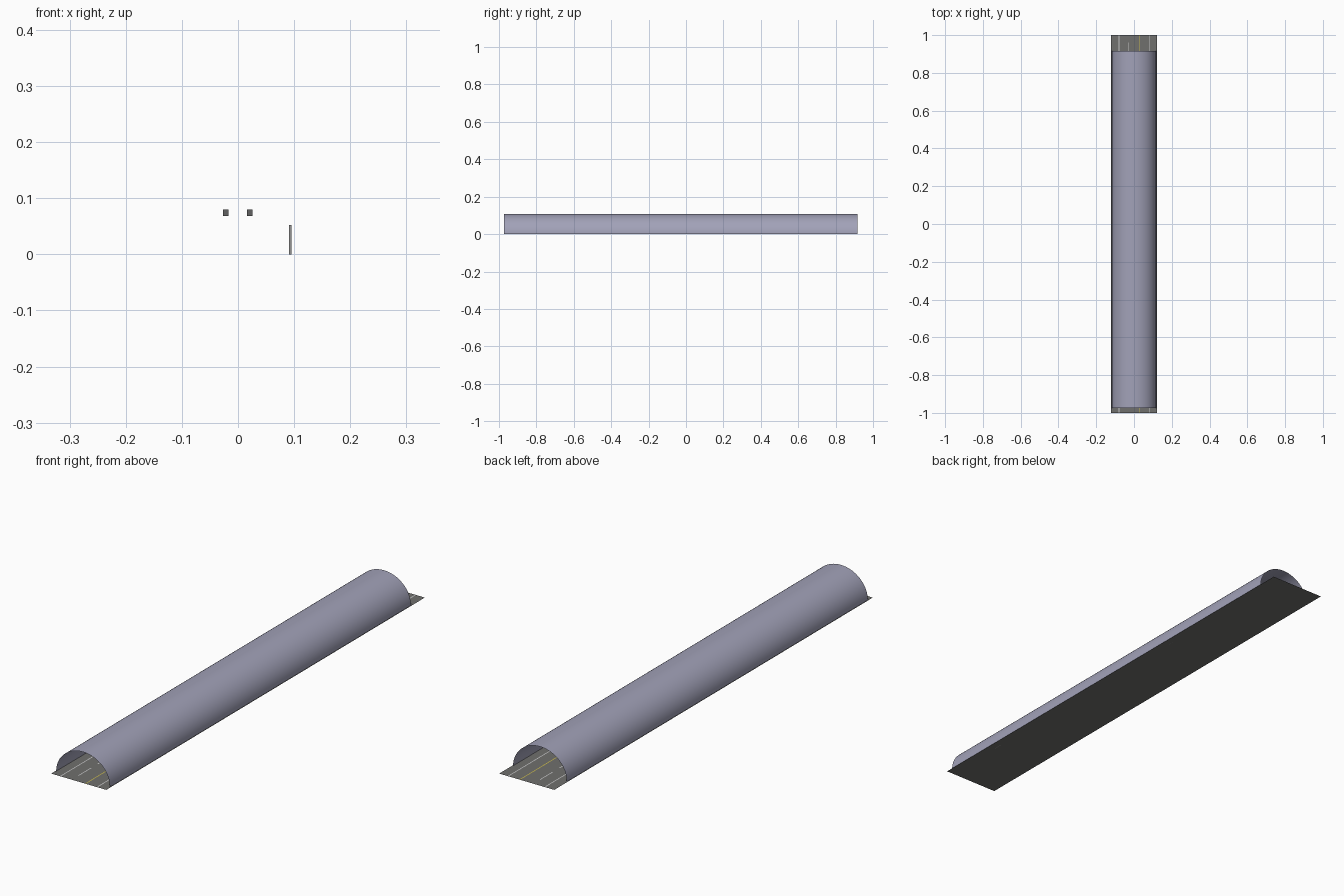
import bpy, bmesh, math

if "Cube" in bpy.data.objects:
    bpy.data.objects.remove(bpy.data.objects["Cube"])


def material(name, rgb):
    m = bpy.data.materials.new(name)
    m.diffuse_color = (*rgb, 1)
    m.use_nodes = True
    m.node_tree.nodes["Principled BSDF"].inputs["Base Color"].default_value = m.diffuse_color
    return m


asphalt = material("asphalt", (0.16, 0.16, 0.155))
concrete = material("concrete", (0.36, 0.36, 0.48))
white = material("white_paint", (0.75, 0.75, 0.72))
yellow = material("yellow_paint", (0.6, 0.5, 0.08))
lamp_grey = material("lamp_grey", (0.12, 0.12, 0.12))
panel_grey = material("panel_grey", (0.3, 0.3, 0.3))


def finish(name, bm, mat):
    me = bpy.data.meshes.new(name)
    bm.to_mesh(me)
    bm.free()
    me.materials.append(mat)
    ob = bpy.data.objects.new(name, me)
    bpy.context.collection.objects.link(ob)
    return ob


def add_rect(bm, x, y, w, l, z):
    bm.faces.new([bm.verts.new((x + sx * w / 2, y + sy * l / 2, z))
                  for sx, sy in ((-1, -1), (1, -1), (1, 1), (-1, 1))])


def add_box(bm, centre, size):
    for v in bmesh.ops.create_cube(bm, size=1)["verts"]:
        v.co = [c + a * s for c, a, s in zip(centre, v.co, size)]


# road deck
bm = bmesh.new()
add_rect(bm, 0, 0, 0.242, 2, 0)
finish("road", bm, asphalt)

# edge lines, centre line and lane dashes
bm = bmesh.new()
for x in (-0.08, 0.081):
    add_rect(bm, x, 0, 0.004, 2, 0.0006)
for i in range(16):
    add_rect(bm, -0.03, -0.92 + i * 1.84 / 15, 0.004, 0.08, 0.0006)
finish("white_lines", bm, white)
bm = bmesh.new()
add_rect(bm, 0.03, 0, 0.004, 2, 0.0006)
finish("yellow_line", bm, yellow)

# thin arched tunnel shell
Y0, Y1, N = -0.973, 0.917, 32
bm = bmesh.new()
rows = []
for i in range(N + 1):
    a = math.pi * i / N
    x, z = 0.118 * math.cos(a), 0.108 * math.sin(a)
    rows.append([bm.verts.new((x, y, z)) for y in (Y0, Y1)])
for (a, b), (c, d) in zip(rows, rows[1:]):
    f = bm.faces.new((a, b, d, c))
    f.smooth = True
bmesh.ops.recalc_face_normals(bm, faces=bm.faces)
if sum(f.normal.z for f in bm.faces) < 0:
    bmesh.ops.reverse_faces(bm, faces=bm.faces)
finish("tunnel_arch", bm, concrete)

# two rows of ceiling lamps
bm = bmesh.new()
for i in range(12):
    y = -0.85 + i * 1.65 / 11
    for x in (-0.022, 0.021):
        add_box(bm, (x, y, 0.074), (0.010, 0.05, 0.011))
finish("ceiling_lamps", bm, lamp_grey)

# thin upright panels along the right wall
bm = bmesh.new()
for i in range(5):
    add_box(bm, (0.093, -0.72 + i * 0.35, 0.026), (0.004, 0.04, 0.052))
finish("side_panels", bm, panel_grey)
